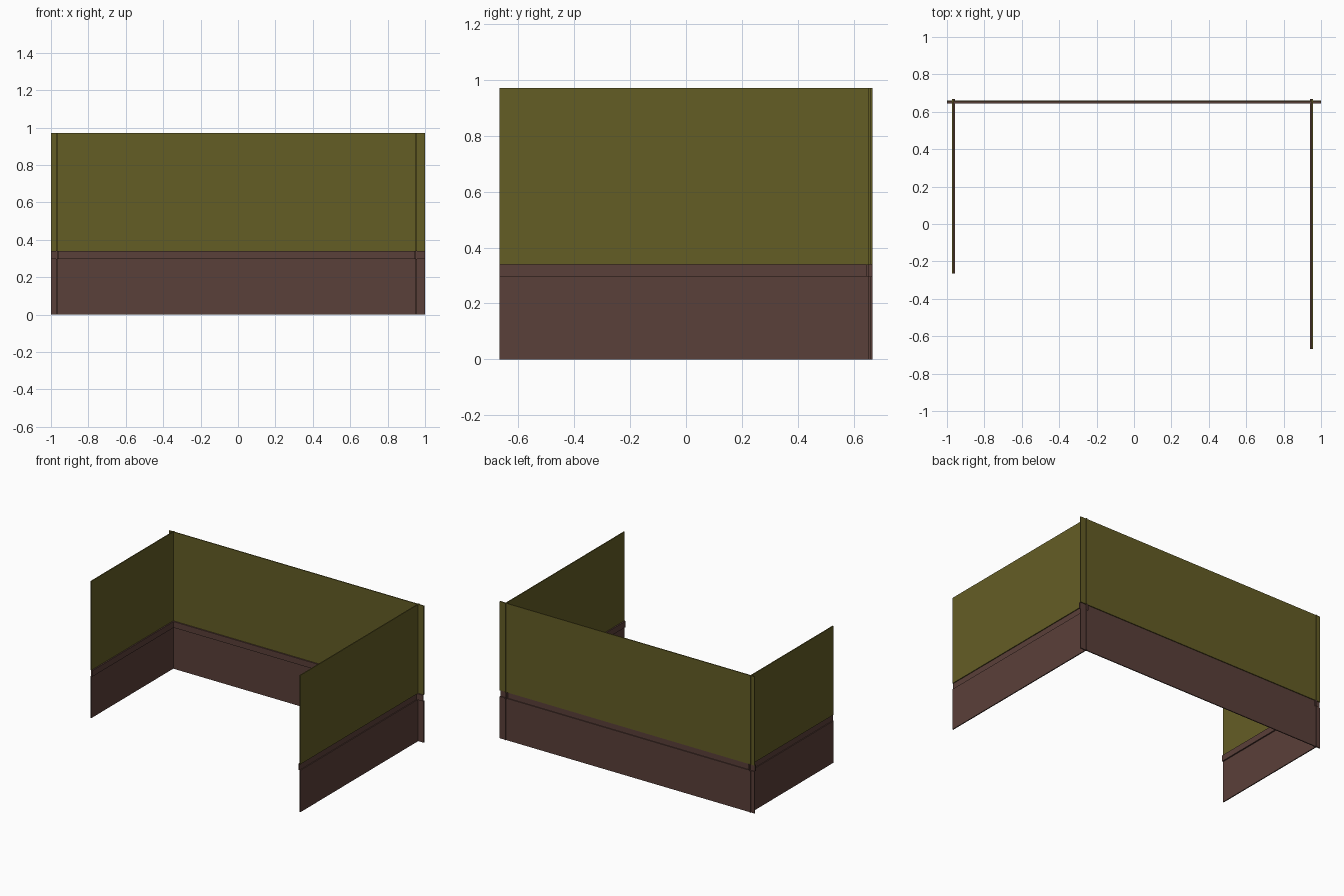
import bpy

if "Cube" in bpy.data.objects:
    bpy.data.objects.remove(bpy.data.objects["Cube"])


def material(name, rgb):
    m = bpy.data.materials.new(name)
    m.diffuse_color = (*rgb, 1.0)
    m.use_nodes = True
    m.node_tree.nodes["Principled BSDF"].inputs["Base Color"].default_value = m.diffuse_color
    return m


brown = material("brown", (0.102, 0.050, 0.041))
olive = material("olive green", (0.127, 0.109, 0.0185))


def box(name, lo, hi, mat):
    bpy.ops.mesh.primitive_cube_add(size=1, location=[(a + b) / 2 for a, b in zip(lo, hi)])
    ob = bpy.context.object
    ob.name = name
    ob.scale = [b - a for a, b in zip(lo, hi)]
    bpy.ops.object.transform_apply(location=False, rotation=False, scale=True)
    ob.data.materials.append(mat)


PANEL, RAIL = 0.007, 0.009          # thicknesses
Z_RAIL, Z_UPPER, Z_TOP = 0.297, 0.34, 0.971


def wall(name, axis, outer, inward, start, end):
    """Thin lower and upper panels, with a rail stepped towards the inside."""
    mid = outer + inward * PANEL
    inner = mid + inward * RAIL
    lower_step = outer + inward * (PANEL - 0.001)
    parts = (("lower_panel", outer, mid, 0, Z_RAIL, brown),
             ("rail", lower_step, inner, Z_RAIL, Z_UPPER, brown),
             ("upper_panel", outer, mid, Z_UPPER, Z_TOP, olive))
    for part, a, b, z0, z1, mat in parts:
        a, b = min(a, b), max(a, b)
        if axis == "x":
            lo, hi = (start, a, z0), (end, b, z1)
        else:
            lo, hi = (a, start, z0), (b, end, z1)
        box(f"{name}_{part}", lo, hi, mat)


# three sides of the enclosure; the side walls run slightly past the back wall
wall("back_wall", "x", 0.661, -1, -1.0, 1.0)
wall("left_wall", "y", -0.973, 1, -0.265, 0.667)
wall("right_wall", "y", 0.957, -1, -0.667, 0.667)
